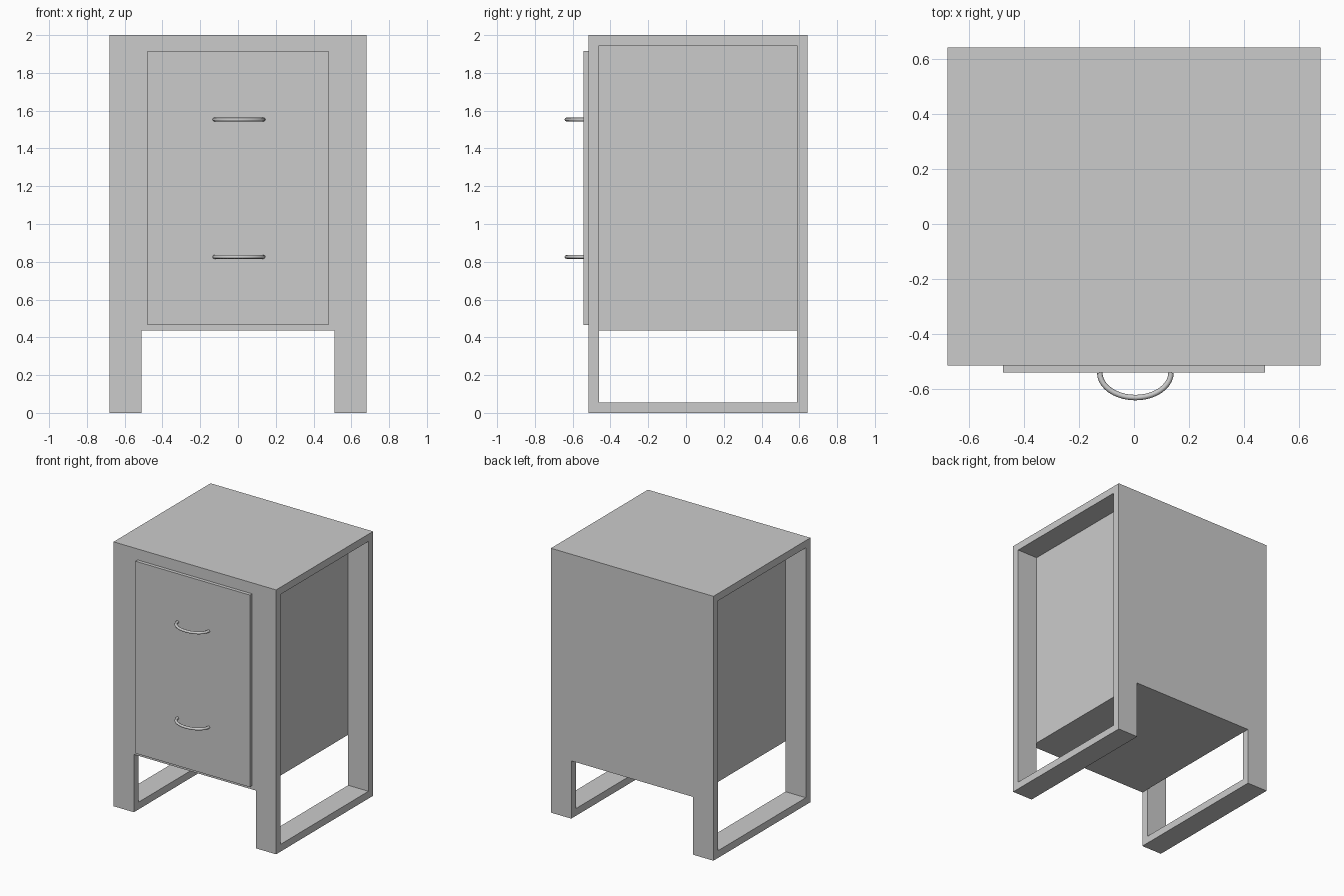
import bpy, bmesh, math

if "Cube" in bpy.data.objects:
    bpy.data.objects.remove(bpy.data.objects["Cube"])


def box(name, x0, x1, y0, y1, z0, z1):
    """Axis-aligned box given by its limits."""
    bm = bmesh.new()
    bmesh.ops.create_cube(bm, size=1)
    for v in bm.verts:
        v.co = (x1 if v.co.x > 0 else x0,
                y1 if v.co.y > 0 else y0,
                z1 if v.co.z > 0 else z0)
    mesh = bpy.data.meshes.new(name)
    bm.to_mesh(mesh)
    bm.free()
    obj = bpy.data.objects.new(name, mesh)
    bpy.context.collection.objects.link(obj)
    return obj


def cut(target, cutter):
    """Subtract the cutter from the target and delete it."""
    mod = target.modifiers.new("cut", 'BOOLEAN')
    mod.operation = 'DIFFERENCE'
    mod.solver = 'EXACT'
    mod.object = cutter
    bpy.context.view_layer.objects.active = target
    bpy.ops.object.modifier_apply(modifier=mod.name)
    bpy.data.objects.remove(cutter)


W, IN = 0.68, 0.51             # half width, inner half width between legs
FRONT, BACK, TOP = -0.516, 0.643, 2.0
RAIL = 0.055                   # thickness of the side frames
DOOR_Y = -0.542

# Cabinet: solid block with an open gap below and a recess in each side
cabinet = box("cabinet_body", -W, W, FRONT, BACK, 0, TOP)
cut(cabinet, box("leg_gap", -IN, IN, FRONT - 0.2, BACK + 0.2, -0.2, 0.437))
for s in (-1, 1):
    xa, xb = sorted((s * IN, s * (W + 0.2)))
    cut(cabinet, box("side_recess", xa, xb, FRONT + RAIL, BACK - RAIL,
                     RAIL, TOP - RAIL))

# Raised front panel
box("front_panel", -0.478, 0.478, DOOR_Y, FRONT, 0.464, 1.917)

# Bowed handles: half-ellipse tubes
for name, z in (("upper_handle", 1.553), ("lower_handle", 0.826)):
    curve = bpy.data.curves.new(name, 'CURVE')
    curve.dimensions = '3D'
    curve.bevel_depth = 0.01
    curve.bevel_resolution = 2
    curve.use_fill_caps = True
    n = 20
    spline = curve.splines.new('POLY')
    spline.points.add(n)
    for i, p in enumerate(spline.points):
        a = math.pi * i / n
        p.co = (0.005 - 0.13 * math.cos(a), DOOR_Y - 0.091 * math.sin(a), z, 1)
    spline.use_smooth = True
    handle = bpy.data.objects.new(name, curve)
    bpy.context.collection.objects.link(handle)
